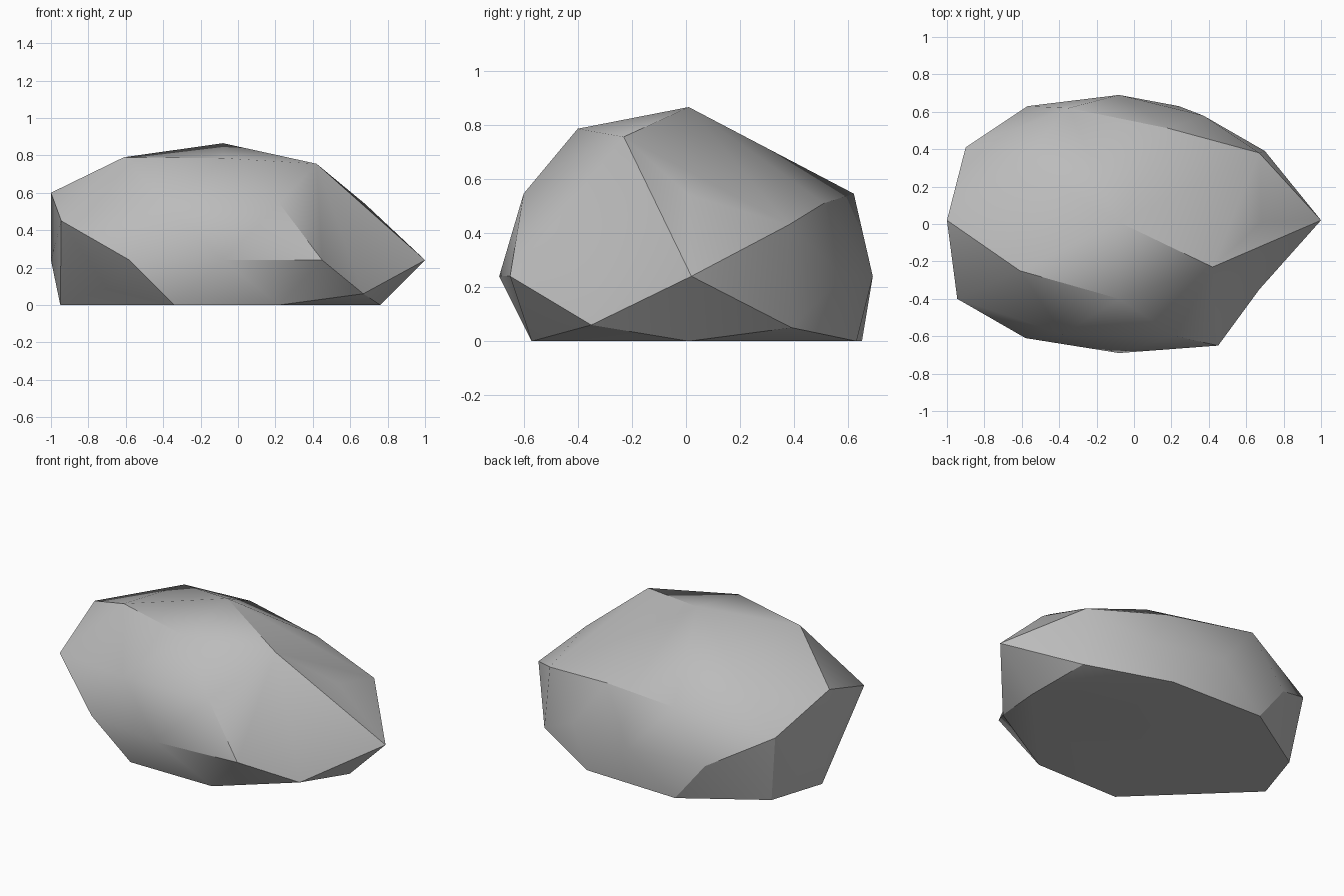
import bpy
import bmesh
import math
from mathutils import Vector

# Remove the default cube only
default_cube = bpy.data.objects.get("Cube")
if default_cube:
    bpy.data.objects.remove(default_cube, do_unlink=True)


def make_material(name, colour):
    material = bpy.data.materials.new(name)
    material.use_nodes = True
    material.diffuse_color = colour
    shader = material.node_tree.nodes["Principled BSDF"]
    shader.inputs["Base Color"].default_value = colour
    shader.inputs["Roughness"].default_value = 0.9
    return material


def add_corners(mesh, corners):
    return [mesh.verts.new(Vector(corner)) for corner in corners]


def chip_edge(mesh, first, second):
    """Turn the edge between two corners inward, leaving a shallow hollow."""
    edge = mesh.edges.get((first, second))
    if edge:
        bmesh.ops.rotate_edges(mesh, edges=[edge], use_ccw=False)


rock_mesh = bmesh.new()

# Crown of the boulder
add_corners(rock_mesh, [
    (-.08, .01, .865), (.42, -.23, .755), (-.08, -.4, .785),
    (-.61, -.25, .79), (-.6, .33, .69),
])

# Shoulder, where the crown breaks into the sides
add_corners(rock_mesh, [
    (.68, .01, .54), (.22, -.6, .545), (-.38, -.59, .53), (-.945, -.4, .45),
    (-1, .02, .6), (-.9, .41, .42), (-.35, .62, .545), (.19, .51, .51),
    (.67, .38, .43),
])

# Widest belt around the middle
tip, front_corner, *belt = add_corners(rock_mesh, [
    (1, .02, .24), (.45, -.65, .24), (-.08, -.69, .24), (-.58, -.61, .24),
    (-1, .02, .24), (-.57, .63, .24), (-.08, .69, .24), (.37, .58, .24),
])

# Undercut corners just above the ground
add_corners(rock_mesh, [(.67, -.35, .06), (.7, .39, .05), (-.7, -.36, .09)])

# Flat footprint
add_corners(rock_mesh, [
    (x, y, 0) for x, y in [
        (.76, .01), (.22, -.57), (-.34, -.57), (-.95, .02),
        (-.84, .36), (-.38, .65), (.24, .63),
    ]
])

# Wrap the corners in a skin of flat facets
hull = bmesh.ops.convex_hull(rock_mesh, input=rock_mesh.verts[:])
loose = [vert for vert in rock_mesh.verts if not vert.link_faces]
bmesh.ops.delete(rock_mesh, geom=loose, context="VERTS")

# Chipped hollow on the front corner
chip_edge(rock_mesh, tip, front_corner)
bmesh.ops.recalc_face_normals(rock_mesh, faces=rock_mesh.faces[:])

mesh_data = bpy.data.meshes.new("boulder")
rock_mesh.to_mesh(mesh_data)
rock_mesh.free()
boulder = bpy.data.objects.new("boulder", mesh_data)
bpy.context.collection.objects.link(boulder)
mesh_data.materials.append(make_material("stone_grey", (.5, .5, .5, 1)))

# Soft facets with crisp ridges
bpy.ops.object.select_all(action="DESELECT")
boulder.select_set(True)
bpy.context.view_layer.objects.active = boulder
bpy.ops.object.shade_smooth_by_angle(angle=math.radians(30))
